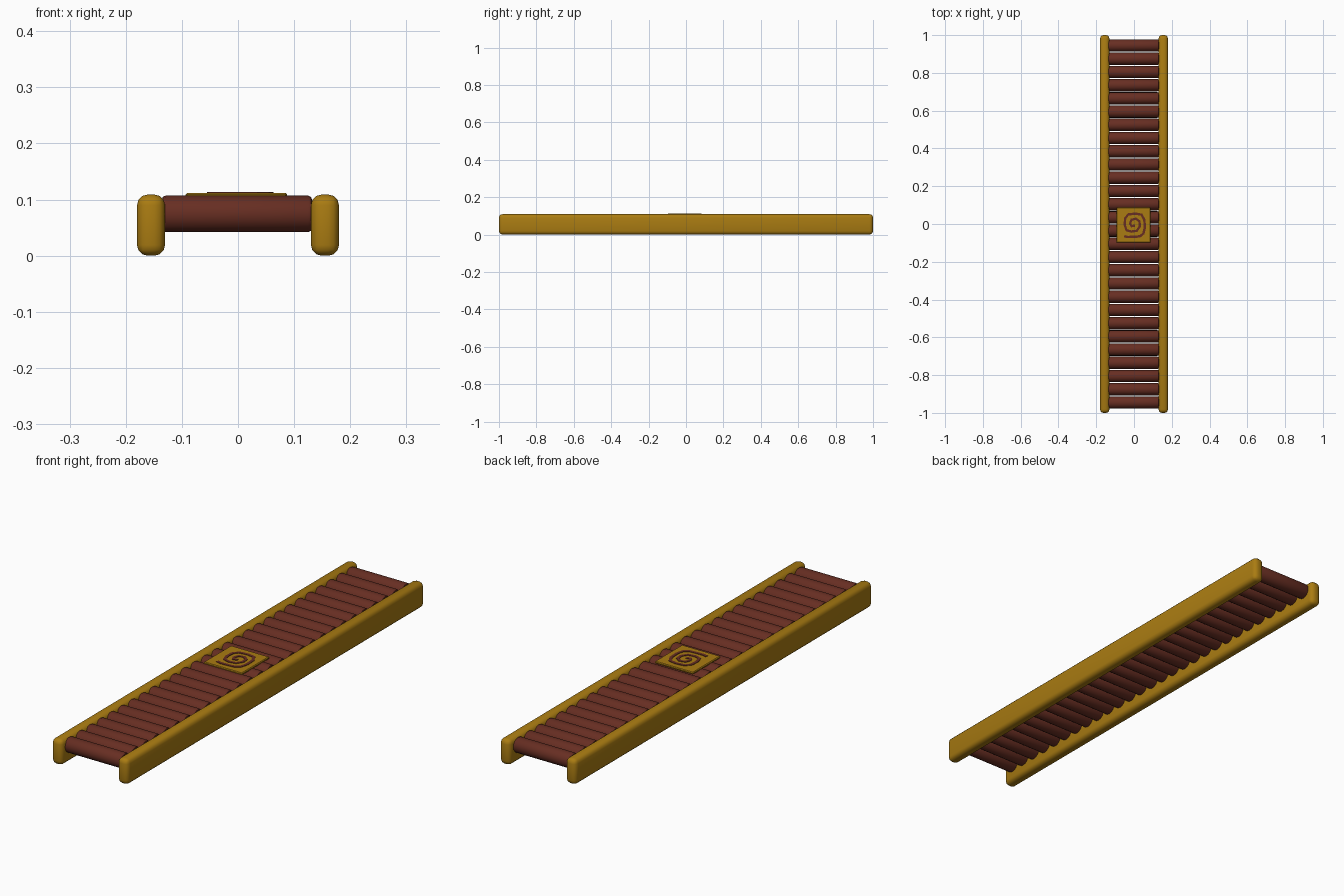
import bpy, bmesh, math
from mathutils import Matrix, Vector

if "Cube" in bpy.data.objects:
    bpy.data.objects.remove(bpy.data.objects["Cube"])


def material(name, rgb):
    m = bpy.data.materials.new(name)
    m.diffuse_color = (*rgb, 1)
    m.use_nodes = True
    m.node_tree.nodes["Principled BSDF"].inputs["Base Color"].default_value = m.diffuse_color
    return m


GOLD = material("gold_wood", (0.40, 0.20, 0.006))
BROWN = material("brown_wood", (0.135, 0.027, 0.016))


def finish(name, bm, mat, loc=(0, 0, 0), angle=40):
    bmesh.ops.recalc_face_normals(bm, faces=bm.faces)
    me = bpy.data.meshes.new(name)
    bm.to_mesh(me)
    bm.free()
    me.materials.append(mat)
    ob = bpy.data.objects.new(name, me)
    ob.location = loc
    bpy.context.collection.objects.link(ob)
    bpy.ops.object.select_all(action='DESELECT')
    ob.select_set(True)
    bpy.context.view_layer.objects.active = ob
    bpy.ops.object.shade_smooth_by_angle(angle=math.radians(angle))
    return ob


def box(size, bevel, segments):
    bm = bmesh.new()
    bmesh.ops.create_cube(bm, size=1)
    bmesh.ops.scale(bm, vec=size, verts=bm.verts)
    bmesh.ops.bevel(bm, geom=bm.edges[:], offset=bevel, segments=segments,
                    profile=0.5, affect='EDGES')
    return bm


# side rails with rounded edges
for side, sx in (("left", -1), ("right", 1)):
    finish(side + "_rail", box((0.05, 2.0, 0.109), 0.019, 3), GOLD,
           (sx * 0.155, 0, 0.0545))

# round slats between the rails
COUNT, PITCH = 28, 0.07
for i in range(COUNT):
    bm = bmesh.new()
    bmesh.ops.create_cone(bm, cap_ends=True, segments=16, radius1=0.0325,
                          radius2=0.0325, depth=0.268,
                          matrix=Matrix.Rotation(math.pi / 2, 4, 'Y'))
    rims = [e for e in bm.edges
            if abs(e.verts[0].co.x - e.verts[1].co.x) < 1e-4]
    bmesh.ops.bevel(bm, geom=rims, offset=0.007, segments=2, profile=0.5,
                    affect='EDGES')
    finish(f"slat_{i + 1:02d}", bm, BROWN,
           (-0.002, (i - (COUNT - 1) / 2) * PITCH, 0.0745))

# square centre plaque with chamfered rim
finish("plaque", box((0.181, 0.185, 0.010), 0.003, 1), GOLD,
       (-0.003, -0.006, 0.107), 30)

# raised spiral band on the plaque
path = [Vector(p) for p in (
    (-.052, -.064), (-.035, -.069), (0, -.068), (.032, -.065), (.050, -.050),
    (.057, -.02), (.055, .022), (.040, .049), (.010, .055), (-.030, .051),
    (-.047, .03), (-.049, -.005), (-.040, -.033), (-.015, -.040),
    (.015, -.036), (.031, -.012), (.029, .014), (.010, .028), (-.013, .023),
    (-.021, .002), (-.013, -.012), (.005, -.008))]
bm = bmesh.new()
rows = []
for i, p in enumerate(path):
    t = (path[min(i + 1, len(path) - 1)] - path[max(i - 1, 0)]).normalized()
    n = Vector((-t.y, t.x)) * 0.0065
    rows.append([bm.verts.new((*(p + s * n), 0)) for s in (1, -1)])
for a, b in zip(rows, rows[1:]):
    bm.faces.new((a[0], a[1], b[1], b[0]))
ext = bmesh.ops.extrude_face_region(bm, geom=bm.faces[:], use_keep_orig=True)
bmesh.ops.translate(bm, vec=(0, 0, 0.004),
                    verts=[v for v in ext["geom"] if isinstance(v, bmesh.types.BMVert)])
finish("spiral_inlay", bm, BROWN, (0, 0, 0.1098), 30)
